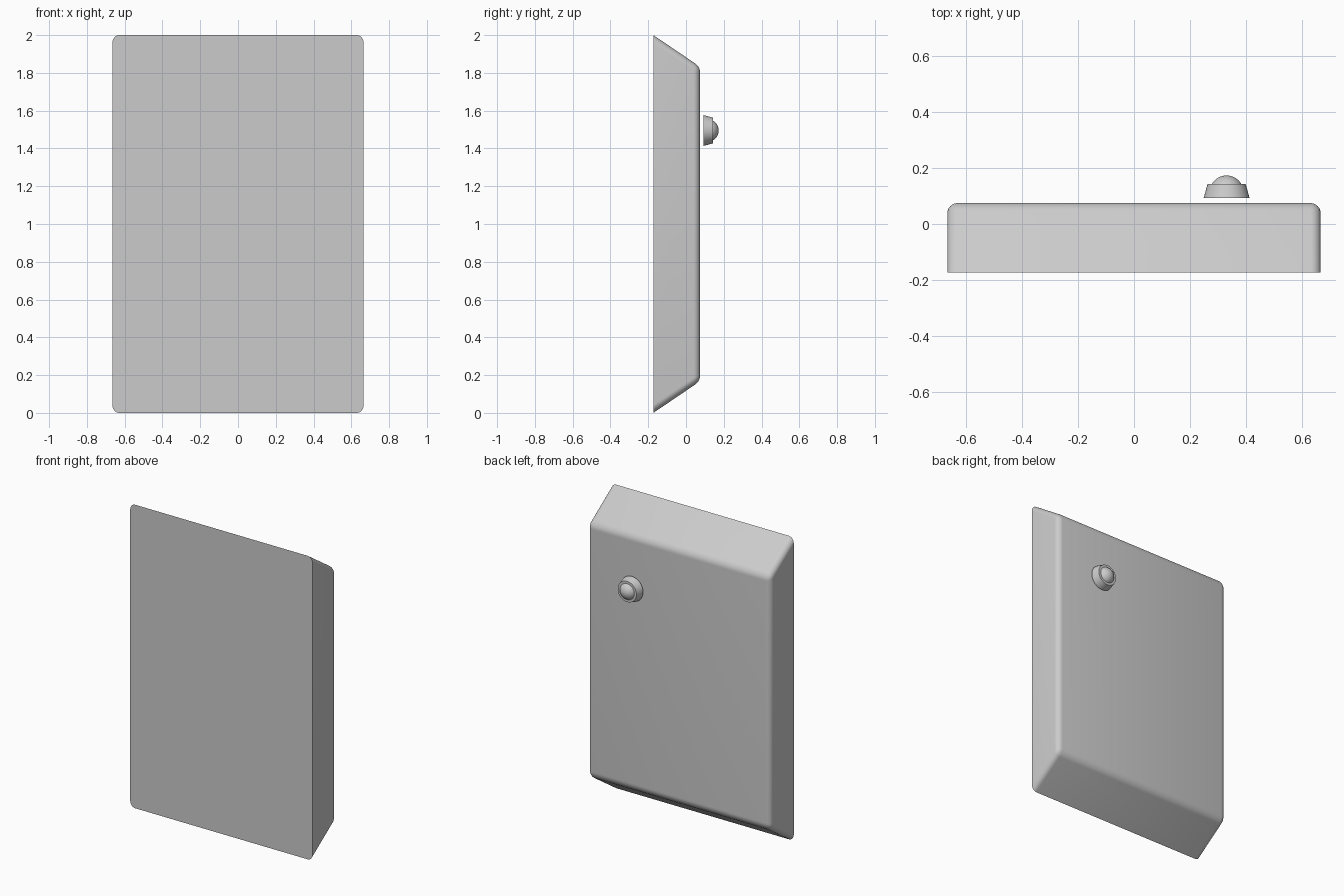
import bpy, bmesh, math

if "Cube" in bpy.data.objects:
    bpy.data.objects.remove(bpy.data.objects["Cube"])

FRONT_Y, BACK_Y = -0.173, 0.075
HALF_W, SLANT, ROUND = 0.665, 0.168, 0.035


def finish(bm, name):
    bmesh.ops.recalc_face_normals(bm, faces=bm.faces[:])
    mesh = bpy.data.meshes.new(name)
    bm.to_mesh(mesh)
    bm.free()
    obj = bpy.data.objects.new(name, mesh)
    bpy.context.collection.objects.link(obj)
    bpy.ops.object.select_all(action='DESELECT')
    obj.select_set(True)
    bpy.context.view_layer.objects.active = obj
    bpy.ops.object.shade_smooth_by_angle(angle=math.radians(20))
    return obj


def lathe(name, profile, x, z, segments=40):
    """Spin (radius, y) points around a y-parallel axis."""
    bm = bmesh.new()
    verts = [bm.verts.new((x + r, y, z)) for r, y in profile]
    edges = [bm.edges.new(pair) for pair in zip(verts, verts[1:])]
    bmesh.ops.spin(bm, geom=verts + edges, cent=(x, 0, z), axis=(0, 1, 0),
                   angle=math.tau, steps=segments)
    bmesh.ops.remove_doubles(bm, verts=bm.verts[:], dist=1e-5)
    return finish(bm, name)


# Panel: trapezoid side profile extruded across x
bm = bmesh.new()
profile = [(FRONT_Y, 0), (BACK_Y, SLANT), (BACK_Y, 2 - SLANT), (FRONT_Y, 2)]
side = bm.faces.new([bm.verts.new((-HALF_W, y, z)) for y, z in profile])
ext = bmesh.ops.extrude_face_region(bm, geom=[side])
bmesh.ops.translate(bm, vec=(2 * HALF_W, 0, 0),
                    verts=[g for g in ext['geom'] if isinstance(g, bmesh.types.BMVert)])
bmesh.ops.recalc_face_normals(bm, faces=bm.faces[:])
# Round every edge except the sharp rim of the front face
rounded = [e for e in bm.edges if any(v.co.y > 0 for v in e.verts)]
bmesh.ops.bevel(bm, geom=rounded, offset=ROUND, offset_type='OFFSET',
                segments=6, profile=0.5, affect='EDGES')
finish(bm, "panel")

# Knob: tapered collar floating just behind the panel, with a domed button
KX, KZ = 0.33, 1.495
lathe("knob_collar", [(0, 0.092), (0.082, 0.092), (0.068, 0.142), (0, 0.142)], KX, KZ)
R, CY = 0.06, 0.113
start = math.asin((0.140 - CY) / R)
arc = [start + (math.pi / 2 - start) * i / 8 for i in range(9)]
lathe("knob_dome", [(R * math.cos(a), CY + R * math.sin(a)) for a in arc], KX, KZ)
